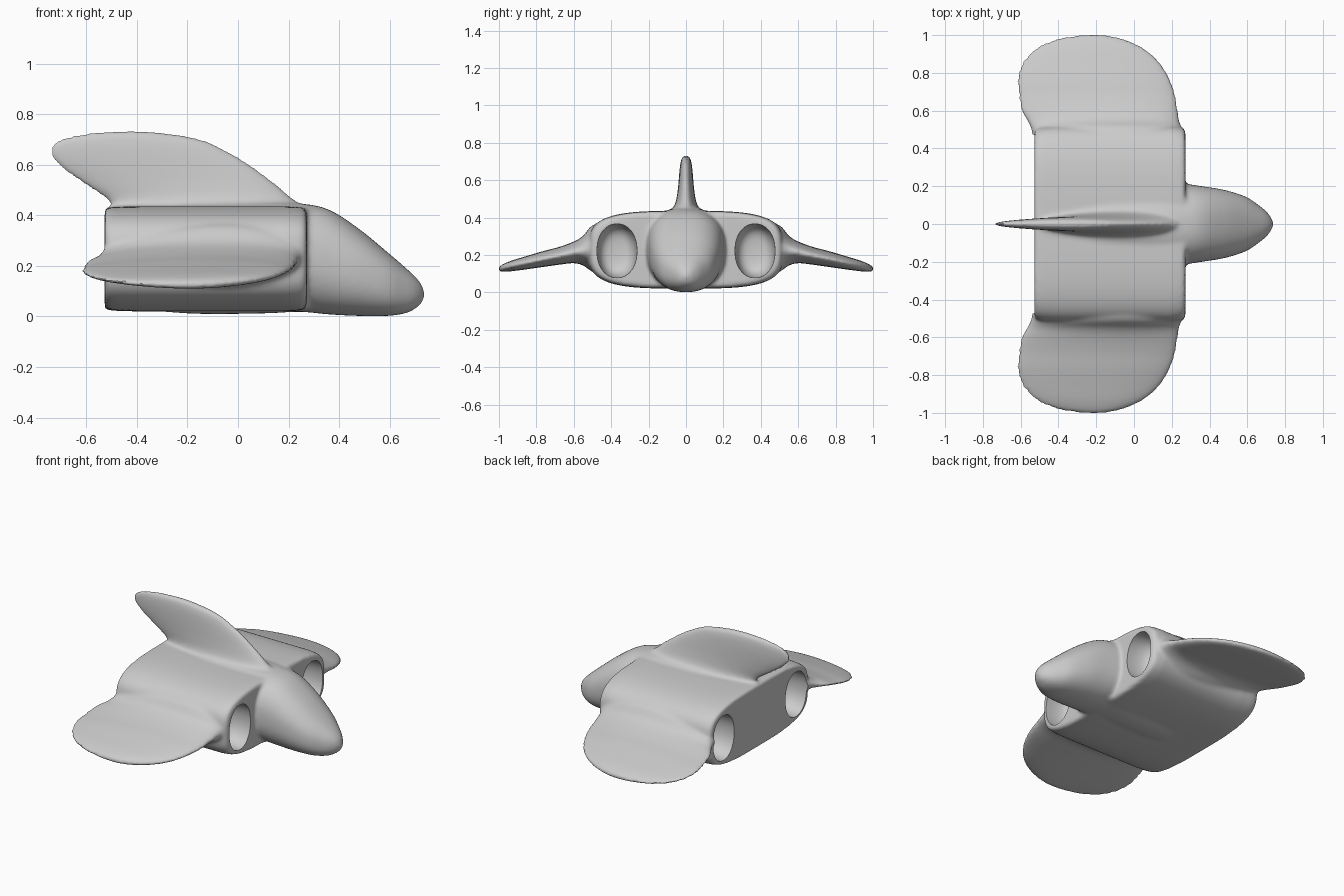
import bpy, bmesh, math

if "Cube" in bpy.data.objects:
    bpy.data.objects.remove(bpy.data.objects["Cube"])

def spow(v, e):
    return math.copysign(abs(v) ** e, v)

def smooth_rows(rows, steps):
    # Catmull-Rom interpolation between section stations
    out = []
    for i in range(len(rows) - 1):
        quad = [rows[max(i - 1, 0)], rows[i], rows[i + 1], rows[min(i + 2, len(rows) - 1)]]
        for s in range(steps):
            t = s / steps
            out.append([0.5 * (2 * b + (c - a) * t + (2 * a - 5 * b + 4 * c - d) * t * t
                               + (3 * b - a - 3 * c + d) * t ** 3) for a, b, c, d in zip(*quad)])
    return out + [list(rows[-1])]

def loft(bm, rings):
    loops = [[bm.verts.new(p) for p in r] for r in rings]
    n = len(loops[0])
    for a, b in zip(loops, loops[1:]):
        for i in range(n):
            bm.faces.new((a[i], a[(i + 1) % n], b[(i + 1) % n], b[i]))
    bm.faces.new(loops[0][::-1])
    bm.faces.new(loops[-1])

def pod_ring(x, yc, zc, ry, rz, e, n=64):
    # rounded-box or oval section across x
    return [(x, yc + ry * spow(math.cos(a), 2 / e), zc + rz * spow(math.sin(a), 2 / e))
            for a in (2 * math.pi * i / n for i in range(n))]

def foil(x0, x1, half, n=56):
    # blade section, thinner toward the tail
    c, r = (x0 + x1) / 2, (x1 - x0) / 2
    return [(c + r * math.cos(a), half * math.sin(a) * (1 + 0.25 * math.cos(a)))
            for a in (2 * math.pi * i / n for i in range(n))]

def to_object(bm, name):
    bmesh.ops.recalc_face_normals(bm, faces=bm.faces)
    me = bpy.data.meshes.new(name)
    bm.to_mesh(me)
    bm.free()
    ob = bpy.data.objects.new(name, me)
    bpy.context.collection.objects.link(ob)
    return ob

bm = bmesh.new()

# wide body: x, scale
body = [(-.527, .95), (-.515, .975), (-.48, .99), (-.40, 1), (.20, 1), (.25, .985), (.272, .96)]
loft(bm, [pod_ring(x, 0, .228, .52 * s, .208 * s, 3.5) for x, s in body])

# nose and spine: x, z low, z high, half width
nose = [(-.50, .04, .42, .20), (-.2, .012, .45, .21), (.1, .012, .455, .215), (.245, .018, .447, .215),
        (.36, .008, .422, .2), (.48, .002, .345, .18), (.59, .002, .255, .145), (.66, .012, .195, .1),
        (.70, .03, .158, .067), (.725, .052, .127, .036), (.737, .078, .095, .01)]
loft(bm, [pod_ring(x, 0, (a + b) / 2, w, (b - a) / 2, 2.35) for x, a, b, w in smooth_rows(nose, 6)])

# wings: y, x back, x front, z middle, half thickness
wing = [(.40, -.53, .25, .235, .15), (.50, -.545, .25, .235, .12), (.55, -.57, .24, .223, .077),
        (.60, -.597, .233, .214, .056), (.68, -.612, .22, .195, .046), (.765, -.62, .192, .178, .041),
        (.86, -.59, .135, .157, .034), (.93, -.525, .055, .142, .028), (.975, -.43, -.04, .131, .021),
        (.995, -.33, -.12, .126, .014), (1.003, -.25, -.19, .124, .006)]
for side in (1, -1):
    loft(bm, [[(x, side * y, z + t) for x, t in foil(a, b, h)]
              for y, a, b, z, h in smooth_rows(wing, 6)])

# tail fin: z, x back, x front, half thickness
fin = [(.38, -.50, .30, .13), (.43, -.50, .262, .085), (.47, -.528, .212, .058), (.53, -.62, .142, .045),
       (.60, -.715, .048, .038), (.65, -.742, -.035, .034), (.69, -.725, -.115, .029),
       (.715, -.655, -.215, .023), (.728, -.56, -.32, .015), (.734, -.47, -.40, .007)]
loft(bm, [[(x, t, z) for x, t in foil(a, b, h)] for z, a, b, h in smooth_rows(fin, 6)])
craft = to_object(bm, "toy_aircraft")

# engine openings, front and rear
bm = bmesh.new()
depths = [(-.06, 1), (0, 1), (.05, .98), (.09, .92), (.12, .82), (.14, .66), (.15, .45), (.154, .15)]
for end, sx in ((.272, -1), (-.527, 1)):
    for side in (1, -1):
        loft(bm, [pod_ring(end + sx * d, side * .369, .222, .107 * s, .144 * s, 2.15)
                  for d, s in smooth_rows(depths, 2)])
cutter = to_object(bm, "engine_opening_cutter")
cutter.hide_render = True

# fuse the parts, soften the joins, cut the openings
fuse = craft.modifiers.new("fuse", 'REMESH')
fuse.mode = 'VOXEL'
fuse.voxel_size = .0105
soft = craft.modifiers.new("soften", 'SMOOTH')
soft.factor = .5
soft.iterations = 10
cut = craft.modifiers.new("openings", 'BOOLEAN')
cut.operation = 'DIFFERENCE'
cut.solver = 'EXACT'
cut.object = cutter
bpy.context.view_layer.objects.active = craft
craft.select_set(True)
for m in ("fuse", "soften", "openings"):
    bpy.ops.object.modifier_apply(modifier=m)
bpy.data.objects.remove(cutter)
bpy.ops.object.shade_smooth_by_angle(angle=math.radians(45))
